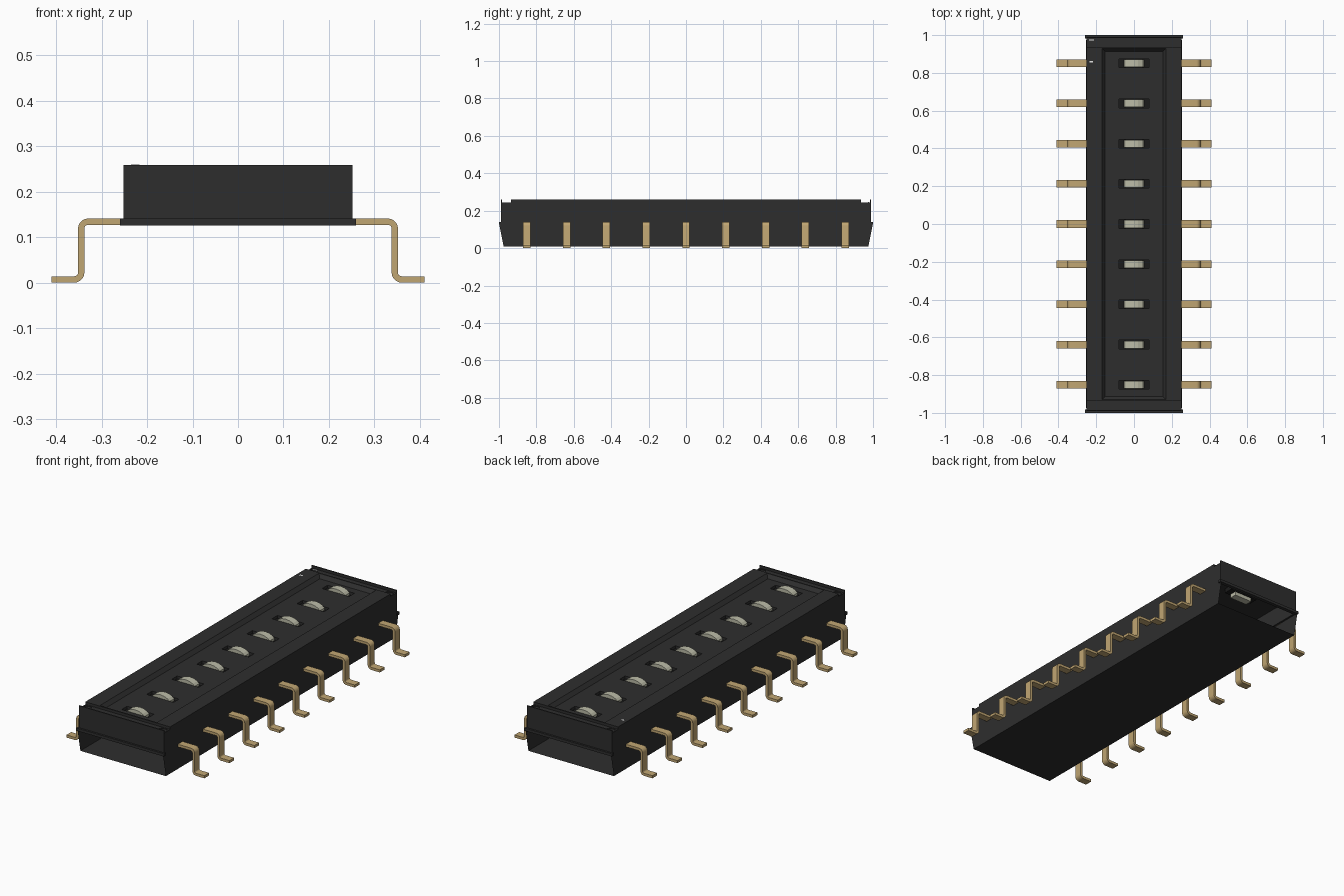
import bpy, bmesh, math
from mathutils import Vector

old = bpy.data.objects.get("Cube")
if old:
    bpy.data.objects.remove(old)


def material(name, rgb):
    m = bpy.data.materials.new(name)
    m.use_nodes = True
    col = (*rgb, 1)
    m.diffuse_color = col
    m.node_tree.nodes["Principled BSDF"].inputs["Base Color"].default_value = col
    return m


BLACK = material("black plastic", (0.027, 0.027, 0.027))
DARK = material("dark slot", (0.011, 0.011, 0.011))
GOLD = material("gold metal", (0.53, 0.38, 0.17))
CREAM = material("cream plastic", (0.50, 0.50, 0.39))
WHITE = material("white paint", (0.8, 0.8, 0.8))

PITCH = 0.2127
ROWS = [(i - 4) * PITCH for i in range(9)]


def finish(name, bm, mat, fix=True):
    if fix:
        bmesh.ops.recalc_face_normals(bm, faces=bm.faces)
    me = bpy.data.meshes.new(name)
    bm.to_mesh(me)
    bm.free()
    ob = bpy.data.objects.new(name, me)
    bpy.context.collection.objects.link(ob)
    if mat:
        me.materials.append(mat)
    return ob


def add_box(bm, x0, x1, y0, y1, z0, z1):
    r = bmesh.ops.create_cube(bm, size=1)
    for v in r["verts"]:
        v.co = Vector(((x0, x1)[v.co.x > 0], (y0, y1)[v.co.y > 0], (z0, z1)[v.co.z > 0]))
    return r["verts"]


def box(name, mat, *dims):
    bm = bmesh.new()
    add_box(bm, *dims)
    return finish(name, bm, mat)


def extrude_y(bm, profile, y0, y1):
    """Prism from an x-z outline, running along y."""
    a = [bm.verts.new((x, y0, z)) for x, z in profile]
    b = [bm.verts.new((x, y1, z)) for x, z in profile]
    bm.faces.new(a)
    bm.faces.new(b[::-1])
    n = len(a)
    for i in range(n):
        bm.faces.new((a[i], b[i], b[(i + 1) % n], a[(i + 1) % n]))


def cut(target, cutter):
    cutter.hide_render = True
    mod = target.modifiers.new("cut", "BOOLEAN")
    mod.operation = "DIFFERENCE"
    mod.solver = "EXACT"
    mod.object = cutter
    bpy.context.view_layer.objects.active = target
    bpy.ops.object.modifier_apply(modifier=mod.name)
    bpy.data.objects.remove(cutter)


# Hollow upper cover, open underneath
cover = box("cover", BLACK, -0.252, 0.252, -0.99, 0.99, 0.127, 0.259)
cut(cover, box("hollow", None, -0.242, 0.242, -0.98, 0.98, 0.05, 0.225))

# Sunken top panel with sloped border
bm = bmesh.new()
for v in add_box(bm, -0.17, 0.17, -0.93, 0.93, 0.24, 0.30):
    if v.co.z < 0.25:
        v.co.x *= 0.153 / 0.17
        v.co.y *= 0.913 / 0.93
    else:
        v.co.z = 0.2595
cut(cover, finish("panel_recess", bm, None))

# Switch slots through the panel
bm = bmesh.new()
for y in ROWS:
    add_box(bm, -0.08, 0.08, y - 0.023, y + 0.023, 0.20, 0.30)
cut(cover, finish("slots", bm, None))

# Cross grooves behind the end lips
bm = bmesh.new()
for s in (-1, 1):
    add_box(bm, -0.4, 0.4, *sorted((s * 0.936, s * 0.984)), 0.245, 0.30)
cut(cover, finish("end_grooves", bm, None))

# Shallow round dimples in the four corners
bm = bmesh.new()
for sx in (-1, 1):
    for sy in (-1, 1):
        r = bmesh.ops.create_cone(bm, cap_ends=True, segments=20, radius1=0.022,
                                  radius2=0.022, depth=0.04)
        bmesh.ops.translate(bm, verts=r["verts"], vec=(sx * 0.225, sy * 0.96, 0.26))
cut(cover, finish("dimples", bm, None))

# Lower tray: thin sheet, open at both ends
bm = bmesh.new()
rim = {}
for s in (-1, 1):
    rim[s] = [bm.verts.new((s * 0.254, y, z)) for y, z in
              ((-0.975, 0.01), (-0.998, 0.125), (-0.998, 0.141),
               (0.998, 0.141), (0.998, 0.125), (0.975, 0.01))]
    bm.faces.new(rim[s] if s > 0 else rim[s][::-1])
bm.faces.new((rim[-1][0], rim[-1][5], rim[1][5], rim[1][0]))
finish("lower_tray", bm, BLACK, fix=False)

# Narrow ledge across each end
for s, name in ((-1, "front_ledge"), (1, "back_ledge")):
    box(name, BLACK, -0.26, 0.26, *sorted((s * 0.983, s * 1.0)), 0.126, 0.141)

# Sliders: dark base and faceted cream knob
knob = [(-0.053, 0.18), (-0.053, 0.236), (-0.042, 0.247), (-0.022, 0.255), (0, 0.258),
        (0.022, 0.255), (0.042, 0.247), (0.053, 0.236), (0.053, 0.18)]
for i, y in enumerate(ROWS):
    box(f"slot_base_{i + 1}", DARK, -0.085, 0.085, y - 0.026, y + 0.026, 0.20, 0.224)
    bm = bmesh.new()
    extrude_y(bm, knob, y - 0.02, y + 0.02)
    finish(f"knob_{i + 1}", bm, CREAM)


# Gull-wing leg outline: two bends, constant thickness
def arc(cx, cz, r, a0, a1, n=5):
    return [(cx + r * math.cos(math.radians(a0 + (a1 - a0) * k / n)),
             cz + r * math.sin(math.radians(a0 + (a1 - a0) * k / n))) for k in range(n + 1)]


T, R = 0.014, 0.008
cx1, cz1 = 0.352 - T - R, 0.141 - T - R
cx2, cz2 = 0.352 + R, T + R
leg = ([(0.25, 0.141)] + arc(cx1, cz1, R + T, 90, 0)
       + arc(cx2, cz2, R, 180, 270) + [(0.41, T), (0.41, 0)]
       + arc(cx2, cz2, R + T, 270, 180) + arc(cx1, cz1, R, 0, 90) + [(0.25, 0.141 - T)])

for s, side in ((1, "left"), (-1, "right")):
    for i, y in enumerate(ROWS):
        bm = bmesh.new()
        extrude_y(bm, [(s * x, z) for x, z in leg], y - 0.02, y + 0.02)
        ob = finish(f"{side}_leg_{i + 1}", bm, GOLD)
        bpy.ops.object.select_all(action="DESELECT")
        ob.select_set(True)
        bpy.context.view_layer.objects.active = ob
        bpy.ops.object.shade_smooth_by_angle(angle=math.radians(30))

# Small painted marks near one corner
box("end_mark", WHITE, -0.238, -0.212, 0.972, 0.978, 0.244, 0.2462)
box("row_mark", WHITE, -0.235, -0.217, 0.854, 0.864, 0.2585, 0.2597)
